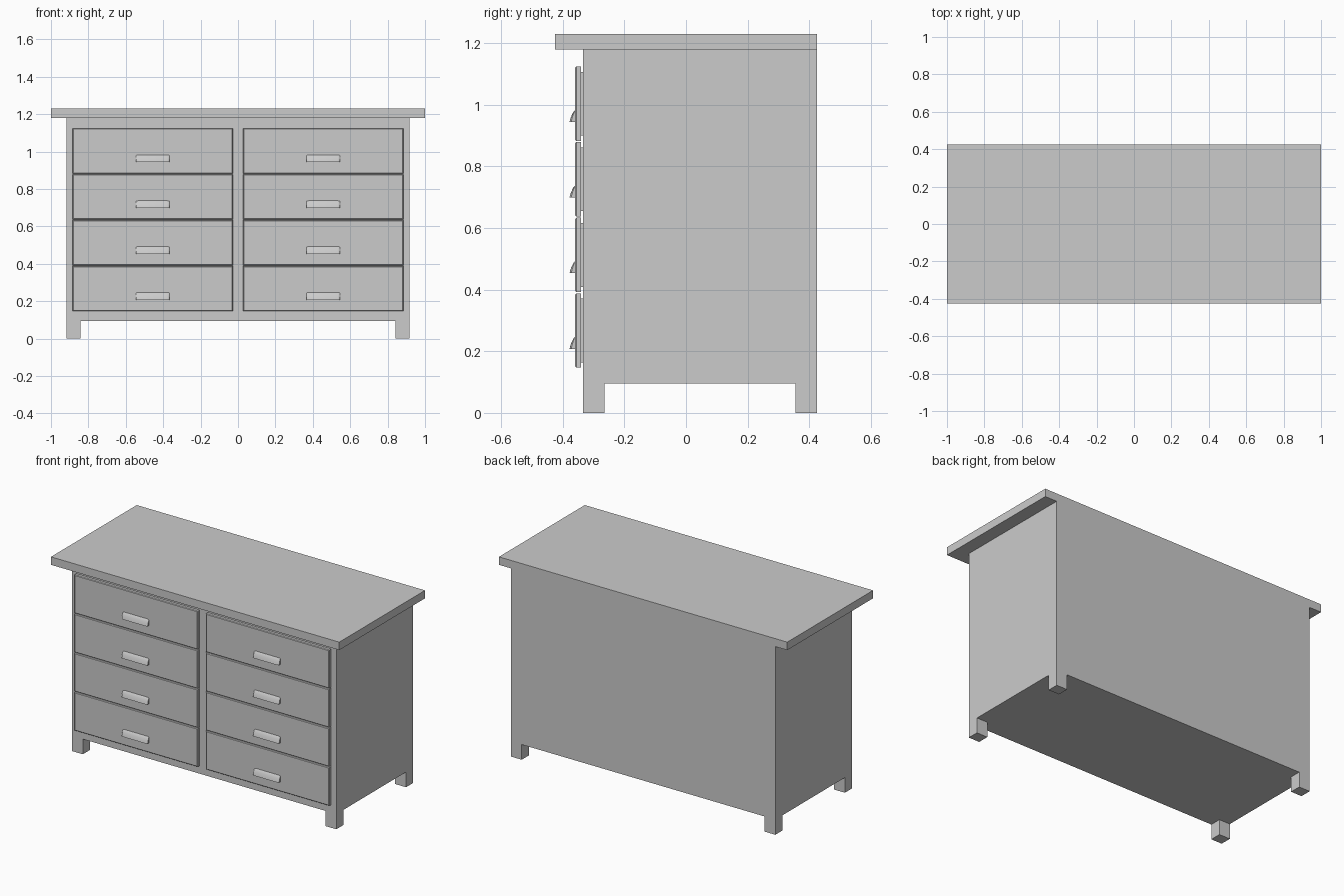
import bpy, bmesh
from mathutils import Vector

cube = bpy.data.objects.get("Cube")
if cube:
    bpy.data.objects.remove(cube, do_unlink=True)

grey = bpy.data.materials.new("plain grey")
grey.use_nodes = True
colour = (0.6, 0.6, 0.6, 1)
grey.diffuse_color = colour
grey.node_tree.nodes["Principled BSDF"].inputs["Base Color"].default_value = colour


def finish(name, bm):
    bmesh.ops.recalc_face_normals(bm, faces=bm.faces)
    mesh = bpy.data.meshes.new(name)
    bm.to_mesh(mesh)
    bm.free()
    mesh.materials.append(grey)
    obj = bpy.data.objects.new(name, mesh)
    bpy.context.collection.objects.link(obj)
    return obj


def add_box(bm, low, high):
    low, high = Vector(low), Vector(high)
    verts = bmesh.ops.create_cube(bm, size=1)["verts"]
    bmesh.ops.scale(bm, vec=high - low, verts=verts)
    bmesh.ops.translate(bm, vec=(low + high) / 2, verts=verts)
    return verts


def box(name, low, high):
    bm = bmesh.new()
    add_box(bm, low, high)
    return finish(name, bm)


FRONT, BACK, SIDE = -0.335, 0.425, 0.917
LEG, FLOOR, RIM = 0.07, 0.095, 1.18
DRAWER_FACE = -0.36

# Cabinet and overhanging worktop
box("cabinet_body", (-SIDE, FRONT, FLOOR), (SIDE, BACK, RIM))
box("worktop", (-1, -BACK, RIM), (1, BACK, 1.23))

# Four square feet, flush with the cabinet corners
for x, side in ((-SIDE, "right"), (SIDE - 0.075, "left")):
    for y, end in ((FRONT, "front"), (BACK - LEG, "back")):
        box(f"{end}_{side}_leg", (x, y, 0), (x + 0.075, y + LEG, FLOOR))


def drawer(name, cx, z, half=0.428, height=0.241):
    # Front panel with a softened face edge, on a smaller backing plate
    bm = bmesh.new()
    verts = add_box(bm, (cx - half, DRAWER_FACE, z), (cx + half, FRONT - 0.005, z + height))
    face = [f for f in bm.faces if all(v.co.y < DRAWER_FACE + 0.001 for v in f.verts)]
    bmesh.ops.bevel(bm, geom=face[0].edges[:], offset=0.004, segments=1, affect='EDGES')
    inset = 0.017
    add_box(bm, (cx - half + inset, FRONT - 0.006, z + inset),
            (cx + half - inset, FRONT + 0.002, z + height - inset))
    return finish(name, bm)


def handle(name, cx, z):
    # Cup pull: sloping, slightly bulged section lofted along x with eased ends
    bm = bmesh.new()
    section = [(0, 0.04), (0.006, 0.034), (0.011, 0.024), (0.016, 0.012), (0.019, 0), (0, 0)]
    rings = []
    for x, s in ((-0.09, 0.7), (-0.086, 0.9), (-0.078, 1), (0.078, 1), (0.086, 0.9), (0.09, 0.7)):
        rings.append([bm.verts.new((cx + x, DRAWER_FACE + 0.001 - out * s, z + up * (0.7 + 0.3 * s)))
                      for out, up in section])
    for a, b in zip(rings, rings[1:]):
        for i in range(len(section)):
            j = (i + 1) % len(section)
            bm.faces.new((a[i], a[j], b[j], b[i]))
    bm.faces.new(rings[0])
    bm.faces.new(rings[-1])
    obj = finish(name, bm)
    bpy.ops.object.select_all(action='DESELECT')
    obj.select_set(True)
    bpy.context.view_layer.objects.active = obj
    bpy.ops.object.shade_smooth_by_angle(angle=0.7)


# Two columns of four drawers
for cx, side in ((-0.456, "right"), (0.456, "left")):
    for row in range(4):
        base = 0.147 + 0.2453 * row
        drawer(f"{side}_drawer_{row + 1}", cx, base)
        handle(f"{side}_handle_{row + 1}", cx, base + 0.061)
